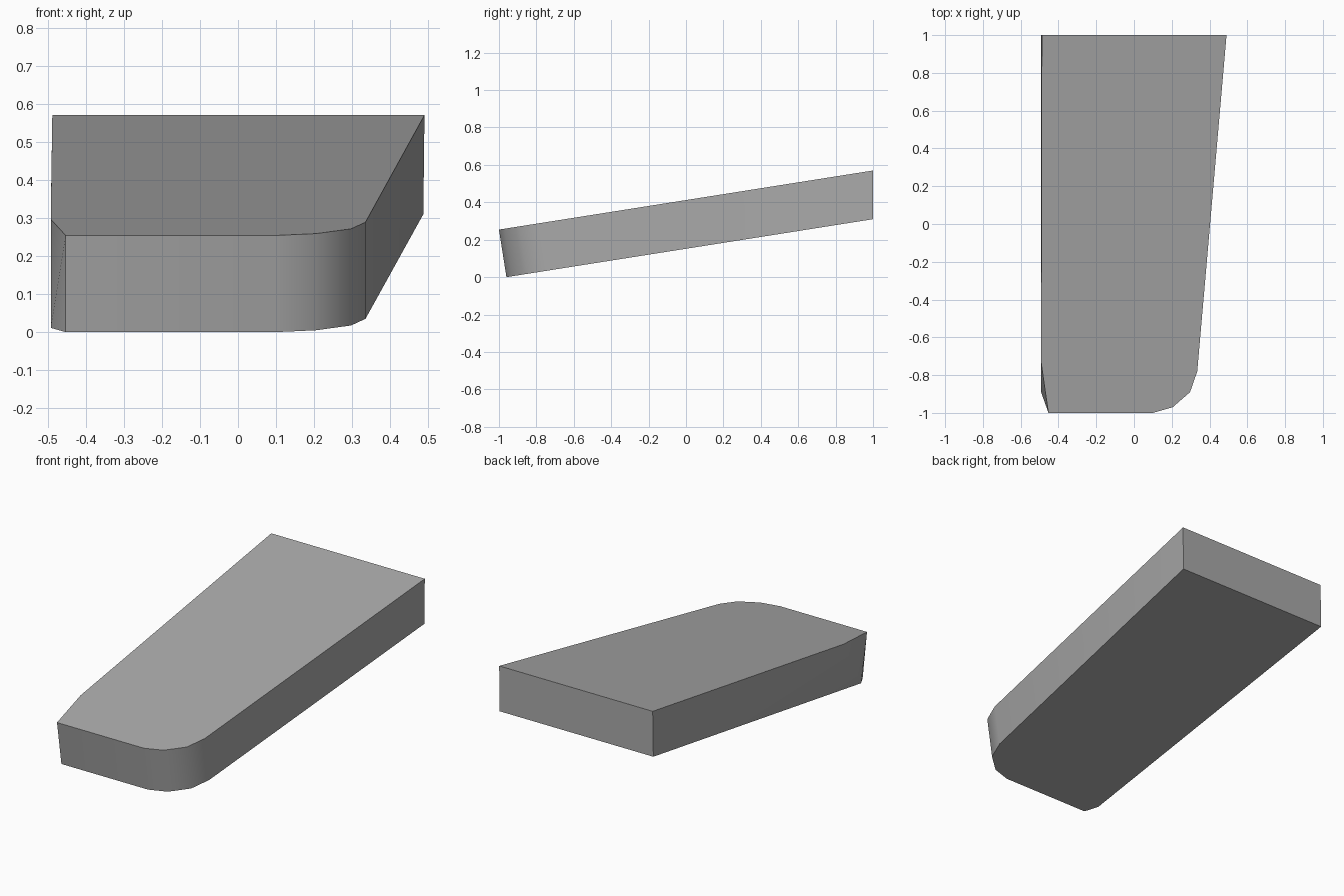
import bpy
import bmesh
import math

cube = bpy.data.objects.get("Cube")
if cube:
    bpy.data.objects.remove(cube, do_unlink=True)

# Plain grey finish
grey = bpy.data.materials.new("mid grey")
grey.use_nodes = True
colour = (0.4, 0.4, 0.4, 1)
grey.diffuse_color = colour
grey.node_tree.nodes["Principled BSDF"].inputs["Base Color"].default_value = colour

SLOPE = 0.158   # rise of the slab towards the back
LEAN = 0.04     # underside nose sits slightly further back

# Plan outline: rounded nose corner, tapering side, square back
shared = [(-0.453, -1), (0.1, -1), (0.205, -0.97), (0.297, -0.89), (0.335, -0.78)]
top_plan = shared + [(0.49, 1), (-0.488, 1), (-0.492, -0.73)]
base_plan = [(x, y + LEAN) for x, y in shared] + [(0.487, 1), (-0.492, 1), (-0.492, -0.89)]

bm = bmesh.new()
top = [bm.verts.new((x, y, 0.412 + SLOPE * y)) for x, y in top_plan]
base = [bm.verts.new((x, y, SLOPE * (y + 1 - LEAN))) for x, y in base_plan]
bm.faces.new(top)
bm.faces.new(base[::-1])

# Side walls, with the twisted nose chamfer split in two
count = len(top)
for i in range(count - 1):
    bm.faces.new((base[i], base[i + 1], top[i + 1], top[i]))
bm.faces.new((base[-1], base[0], top[0]))
bm.faces.new((base[-1], top[0], top[-1]))
bmesh.ops.recalc_face_normals(bm, faces=bm.faces)

mesh = bpy.data.meshes.new("sloped_slab")
bm.to_mesh(mesh)
bm.free()
mesh.materials.append(grey)
slab = bpy.data.objects.new("sloped_slab", mesh)
bpy.context.collection.objects.link(slab)

# Smooth the rounded corner and keep the rims crisp
bpy.context.view_layer.objects.active = slab
slab.select_set(True)
bpy.ops.object.shade_smooth_by_angle(angle=math.radians(35))
